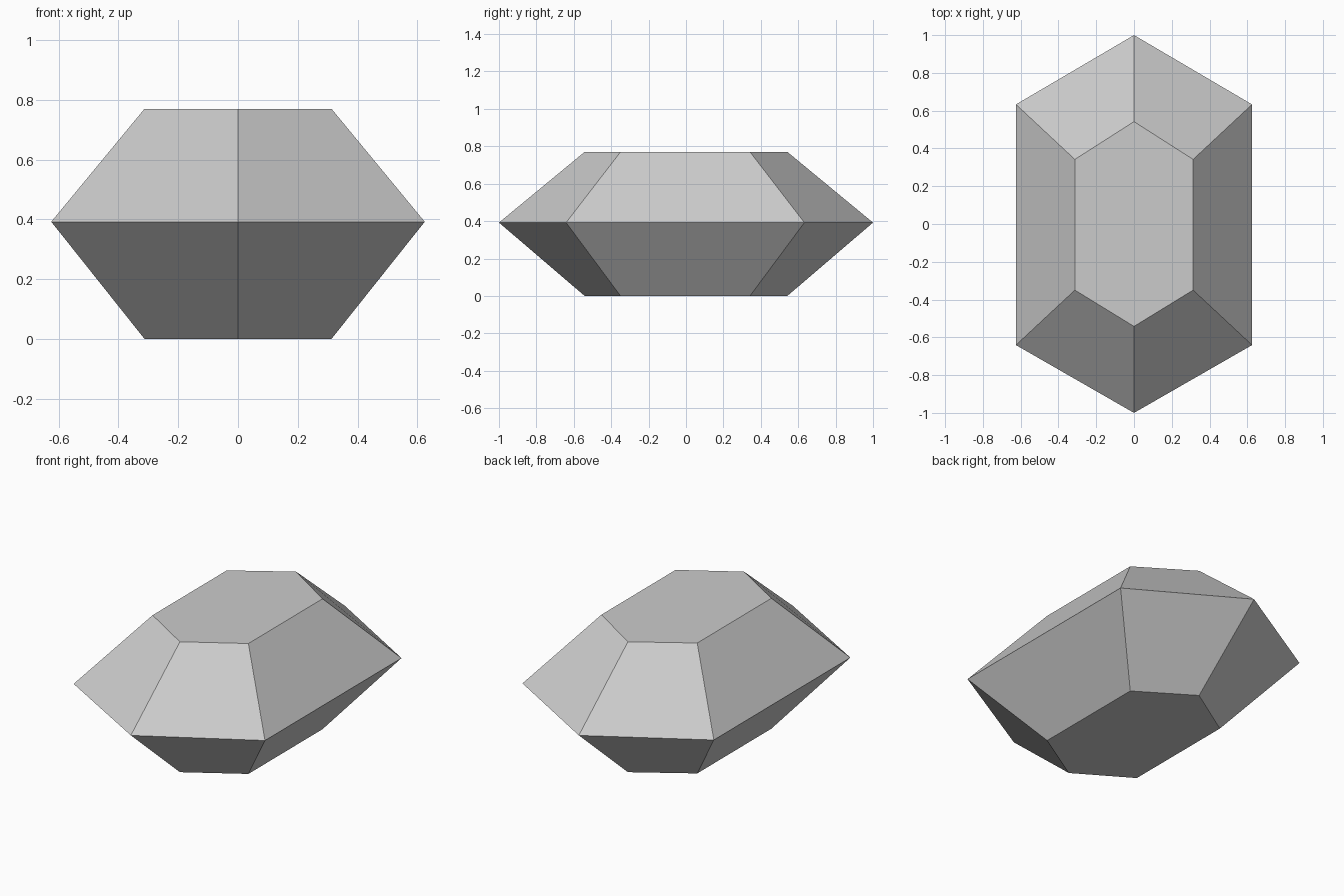
import bpy
import bmesh

cube = bpy.data.objects.get("Cube")
if cube:
    bpy.data.objects.remove(cube, do_unlink=True)

# Plain grey stone
grey = bpy.data.materials.new("grey")
grey.use_nodes = True
color = (0.6, 0.6, 0.6, 1)
grey.diffuse_color = color
grey.node_tree.nodes["Principled BSDF"].inputs["Base Color"].default_value = color


def hex_ring(bm, half_width, shoulder, tip, z):
    """Elongated hexagon with its points along y."""
    shift = -0.004
    outline = [(0, -tip), (half_width, shift - shoulder), (half_width, shift + shoulder),
               (0, tip), (-half_width, shift + shoulder), (-half_width, shift - shoulder)]
    return [bm.verts.new((x, y, z)) for x, y in outline]


# Cut gem: flat base, wide girdle, flat table
bm = bmesh.new()
base = hex_ring(bm, 0.313, 0.346, 0.542, 0)
girdle = hex_ring(bm, 0.625, 0.637, 1, 0.392)
table = hex_ring(bm, 0.313, 0.346, 0.542, 0.77)
for lower, upper in ((base, girdle), (girdle, table)):
    for i in range(6):
        j = (i + 1) % 6
        bm.faces.new((lower[i], lower[j], upper[j], upper[i]))
bm.faces.new(base[::-1])
bm.faces.new(table)
bmesh.ops.recalc_face_normals(bm, faces=bm.faces)

mesh = bpy.data.meshes.new("gem")
bm.to_mesh(mesh)
bm.free()
mesh.materials.append(grey)
gem = bpy.data.objects.new("gem", mesh)
bpy.context.collection.objects.link(gem)
